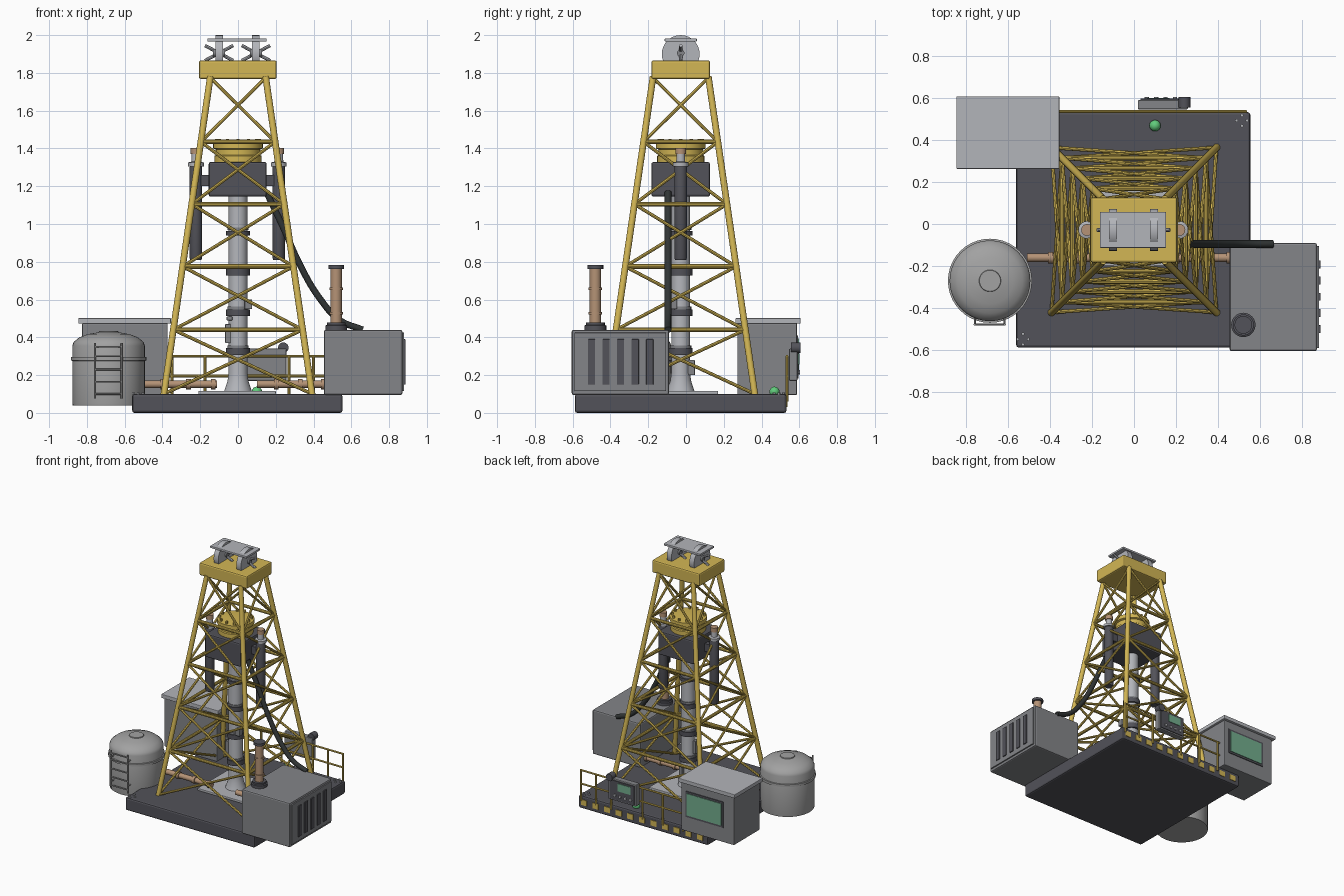
import bpy, bmesh, math
from mathutils import Vector, Matrix

if "Cube" in bpy.data.objects:
    bpy.data.objects.remove(bpy.data.objects["Cube"])


def mat(name, c):
    m = bpy.data.materials.new(name)
    m.diffuse_color = (*c, 1)
    m.use_nodes = True
    m.node_tree.nodes["Principled BSDF"].inputs["Base Color"].default_value = m.diffuse_color
    return m


YEL = mat("yellow_paint", (0.65, 0.47, 0.09))
DARK = mat("dark_steel", (0.085, 0.085, 0.1))
BLACK = mat("black_rubber", (0.03, 0.035, 0.035))
GREY = mat("housing_grey", (0.23, 0.235, 0.25))
LIGHT = mat("light_steel", (0.45, 0.46, 0.49))
BROWN = mat("copper_pipe", (0.46, 0.29, 0.18))
GREEN = mat("green_glass", (0.17, 0.42, 0.27))
LAMP = mat("green_lamp", (0.12, 0.6, 0.2))
TANK = mat("tank_grey", (0.36, 0.36, 0.36))


def finish(name, bm, m, smooth=False):
    bmesh.ops.recalc_face_normals(bm, faces=bm.faces)
    me = bpy.data.meshes.new(name)
    bm.to_mesh(me)
    bm.free()
    me.materials.append(m)
    o = bpy.data.objects.new(name, me)
    bpy.context.collection.objects.link(o)
    if smooth:
        bpy.ops.object.select_all(action='DESELECT')
        o.select_set(True)
        bpy.context.view_layer.objects.active = o
        bpy.ops.object.shade_smooth_by_angle(angle=math.radians(35))
    return o


def boxes(name, spans, m, bevel=0):
    bm = bmesh.new()
    for lo, hi in spans:
        lo, hi = Vector(lo), Vector(hi)
        bmesh.ops.create_cube(bm, size=1, matrix=Matrix.Translation((lo + hi) / 2) @ Matrix.Diagonal((*(hi - lo), 1)))
    if bevel:
        bmesh.ops.bevel(bm, geom=bm.edges[:], offset=bevel, segments=2, profile=0.5, affect='EDGES')
    return finish(name, bm, m)


def rods(name, segs, m, n=12):
    """cylinders given as (start, end, radius)"""
    bm = bmesh.new()
    for p, q, r in segs:
        p, q = Vector(p), Vector(q)
        rot = (q - p).to_track_quat('Z', 'Y').to_matrix().to_4x4()
        bmesh.ops.create_cone(bm, cap_ends=True, segments=n, radius1=r, radius2=r, depth=(q - p).length,
                              matrix=Matrix.Translation((p + q) / 2) @ rot)
    return finish(name, bm, m, True)


def lathe(name, x, y, prof, m, n=32):
    bm = bmesh.new()
    rings = [[bm.verts.new((x + r * math.cos(2 * math.pi * i / n), y + r * math.sin(2 * math.pi * i / n), z))
              for i in range(n)] for r, z in prof]
    for a, b in zip(rings, rings[1:]):
        for i in range(n):
            j = (i + 1) % n
            bm.faces.new((a[i], a[j], b[j], b[i]))
    bm.faces.new(rings[0])
    bm.faces.new(rings[-1])
    return finish(name, bm, m, True)


CY = -0.028   # y of the tower axis

# base skid, deck plate and corner bolts
boxes("base_skid", [((-0.56, -0.588, 0), (0.553, 0.532, 0.1))], DARK, 0.012)
boxes("floor_plate", [((-0.21, -0.2, 0.098), (0.2, 0.17, 0.116))], LIGHT, 0.004)
rods("corner_bolts", [((cx + dx, cy + dy, 0.098), (cx + dx, cy + dy, 0.108), 0.008)
                      for cx in (-0.528, 0.513) for cy in (-0.548, 0.492)
                      for dx, dy in ((0.025, 0), (-0.025, 0), (0, 0.025), (0, -0.025))], LIGHT, 6)
boxes("hazard_stripes", [((-0.52 + i * 0.1, 0.53, 0.03), (-0.47 + i * 0.1, 0.537, 0.072)) for i in range(11)], YEL)

# derrick: legs, rings and cross braces
LEVELS = [0.1, 0.44, 0.775, 1.105, 1.435, 1.775]


def corner(k, z):
    h = 0.392 - (z - 0.1) / 1.675 * 0.245
    sx, sy = ((-1, -1), (1, -1), (1, 1), (-1, 1))[k % 4]
    return (sx * h, CY + sy * h, z)


rods("derrick_legs", [(corner(k, 0.095), corner(k, 1.78), 0.018) for k in range(4)], YEL, 12)
rods("derrick_rings", [(corner(k, z), corner(k + 1, z), 0.012) for k in range(4) for z in LEVELS[1:5]], YEL, 10)
rods("derrick_braces", [s for k in range(4) for a, b in zip(LEVELS, LEVELS[1:])
                        for s in ((corner(k, a), corner(k + 1, b), 0.009), (corner(k + 1, a), corner(k, b), 0.009))], YEL, 8)

# crown with sheaves, struts and cover plate
boxes("crown_block", [((-0.207, CY - 0.155, 1.768), (0.205, CY + 0.155, 1.866))], YEL, 0.01)
for n, x in (("left", -0.1), ("right", 0.095)):
    rods("sheave_" + n, [((x - 0.02, CY, 1.9), (x + 0.02, CY, 1.9), 0.1)], LIGHT, 32)
    rods("sheave_axle_" + n, [((x - 0.032, CY, 1.905), (x + 0.032, CY, 1.905), 0.02)], GREY)
    rods("sheave_struts_" + n, [((x - 0.075, CY, 1.865), (x + 0.075, CY, 1.945), 0.009),
                                ((x - 0.075, CY, 1.945), (x + 0.075, CY, 1.865), 0.009)], LIGHT, 8)
boxes("crown_cover", [((-0.162, CY - 0.085, 1.966), (0.152, CY + 0.085, 1.982))], LIGHT, 0.003)

# drive head
boxes("drive_box", [((-0.155, CY - 0.155, 1.145), (0.152, CY + 0.155, 1.328))], DARK, 0.01)
lathe("drive_motor", 0, CY, [(0.125, 1.32), (0.125, 1.36), (0.118, 1.365), (0.118, 1.395),
                             (0.132, 1.4), (0.132, 1.43), (0.07, 1.436)], YEL)
rods("motor_bolts", [((0.113 * math.cos(a), CY + 0.113 * math.sin(a), 1.425),
                      (0.113 * math.cos(a), CY + 0.113 * math.sin(a), 1.45), 0.009)
                     for a in [i * math.pi / 6 for i in range(12)]], YEL, 6)

# drill string with collars
lathe("drill_pipe", 0, CY, [(0.075, 0.11), (0.068, 0.13), (0.055, 0.17), (0.05, 0.21), (0.05, 1.15)], LIGHT)
rods("pipe_collars", [((0, CY, z - h), (0, CY, z + h), 0.063)
                      for z, h in ((0.325, 0.018), (0.53, 0.018), (0.745, 0.018), (0.95, 0.012))], DARK, 24)
rods("collar_rims", [((0, CY, z - 0.007), (0, CY, z + 0.007), 0.056) for z in (0.35, 0.555, 0.77, 0.975)], GREY, 24)
boxes("pipe_sensors", [((0.035, CY - 0.06, 0.55), (0.075, CY - 0.02, 0.6)), ((-0.068, CY - 0.03, 0.37), (-0.035, CY + 0.01, 0.47)),
                       ((-0.06, CY - 0.05, 0.49), (-0.03, CY - 0.015, 0.51)), ((0.0, CY + 0.03, 0.2), (0.03, CY + 0.075, 0.28))], GREY, 0.003)

# feed cylinders on both sides of the drive head
for n, x in (("left", -0.223), ("right", 0.216)):
    lathe("feed_cylinder_" + n, x, CY, [(0.03, 0.81), (0.033, 0.82), (0.033, 1.3), (0.03, 1.31)], DARK, 20)
    lathe("cylinder_gland_" + n, x, CY, [(0.042, 1.305), (0.042, 1.325), (0.024, 1.33), (0.022, 1.375)], LIGHT, 20)
    rods("rod_cap_" + n, [((x, CY, 1.37), (x, CY, 1.402), 0.028)], BROWN, 16)
    s = math.copysign(1, x)
    boxes("cylinder_bracket_" + n, [((min(s * 0.14, x), CY - 0.02, 1.2), (max(s * 0.14, x), CY + 0.02, 1.26))], DARK)

# mud pipes with couplings
for n, a, b in (("left", -0.51, -0.11), ("right", 0.1, 0.47)):
    rods("mud_pipe_" + n, [((a, -0.16, 0.152), (b, -0.16, 0.152), 0.02)], BROWN, 16)
    rods("pipe_couplings_" + n, [((a + (b - a) * t - 0.012, -0.16, 0.152), (a + (b - a) * t + 0.012, -0.16, 0.152), 0.027)
                                 for t in (0.28, 0.62, 0.95)], BROWN, 16)

# storage tank with ladder
TX, TY = -0.685, -0.27
lathe("tank", TX, TY, [(0.19, 0.04), (0.192, 0.05), (0.192, 0.355), (0.185, 0.375), (0.155, 0.4), (0.11, 0.417),
                       (0.052, 0.427), (0.05, 0.433)], TANK, 40)
lathe("tank_band", TX, TY, [(0.19, 0.275), (0.2, 0.277), (0.2, 0.295), (0.19, 0.297)], TANK, 40)
rods("tank_ladder", [((x, -0.478, 0.075), (x, -0.478, 0.37), 0.006) for x in (-0.757, -0.615)]
     + [((-0.757, -0.478, z), (-0.615, -0.478, z), 0.005) for z in (0.1, 0.165, 0.23, 0.3, 0.35)]
     + [((x, -0.478, z), (x, -0.43, z), 0.005) for x in (-0.757, -0.615) for z in (0.13, 0.32)], TANK, 8)

# power unit with louvres
boxes("power_unit", [((0.455, -0.605, 0.095), (0.87, -0.09, 0.44))], GREY, 0.01)
boxes("power_unit_panel", [((0.86, -0.59, 0.115), (0.88, -0.105, 0.425))], GREY, 0.003)
boxes("power_unit_louvres", [((0.87, y - 0.019, 0.15), (0.887, y + 0.019, 0.39)) for y in
                             [-0.5 + i * 0.077 for i in range(5)]], DARK, 0.002)

# exhaust stack
lathe("exhaust_base", 0.52, -0.48, [(0.058, 0.438), (0.058, 0.462), (0.05, 0.466), (0.05, 0.478)], DARK, 24)
rods("exhaust_pipe", [((0.52, -0.48, 0.47), (0.52, -0.48, 0.77), 0.03)], BROWN, 20)
rods("exhaust_rings", [((0.52, -0.48, z), (0.52, -0.48, z + 0.014), 0.036) for z in (0.52, 0.65)], BROWN, 20)
rods("exhaust_cap", [((0.52, -0.48, 0.762), (0.52, -0.48, 0.782), 0.042)], DARK, 20)

# supply hose
cu = bpy.data.curves.new("supply_hose", 'CURVE')
cu.dimensions = '3D'
cu.bevel_depth = 0.018
cu.bevel_resolution = 3
cu.resolution_u = 8
cu.use_fill_caps = True
pts = [(0.15, 1.17), (0.24, 0.98), (0.33, 0.78), (0.43, 0.61), (0.54, 0.49), (0.66, 0.44)]
sp = cu.splines.new('BEZIER')
sp.bezier_points.add(len(pts) - 1)
for bp, (x, z) in zip(sp.bezier_points, pts):
    bp.co = (x, -0.095, z)
    bp.handle_left_type = bp.handle_right_type = 'AUTO'
cu.materials.append(BLACK)
bpy.context.collection.objects.link(bpy.data.objects.new("supply_hose", cu))

# control cabin
boxes("cabin", [((-0.825, 0.272, 0.095), (-0.372, 0.588, 0.475))], GREY, 0.006)
boxes("cabin_roof", [((-0.845, 0.262, 0.472), (-0.355, 0.607, 0.502))], LIGHT, 0.004)
boxes("window_frame", [((-0.735, 0.58, 0.21), (-0.41, 0.594, 0.41))], DARK)
boxes("cabin_window", [((-0.72, 0.585, 0.225), (-0.425, 0.598, 0.395))], GREEN)

# back railing
RY = 0.535
rods("railing", [((-0.37, RY, z), (0.535, RY, z), 0.007) for z in (0.195, 0.3)]
     + [((x, RY, 0.06), (x, RY, 0.302), 0.008) for x in (-0.35, -0.175, 0.0, 0.27, 0.4, 0.53)], YEL, 8)

# control panel with screen, buttons and horn
boxes("control_panel", [((0.018, 0.545, 0.17), (0.256, 0.59, 0.34))], GREY, 0.006)
boxes("panel_face", [((0.032, 0.585, 0.182), (0.242, 0.596, 0.328))], DARK)
boxes("panel_screen", [((0.06, 0.59, 0.255), (0.17, 0.6, 0.315))], GREEN)
rods("panel_buttons", [((x, 0.594, 0.215), (x, 0.604, 0.215), 0.011) for x in (0.06, 0.105, 0.15, 0.195)], LIGHT, 10)
rods("panel_horn", [((0.24, 0.555, 0.345), (0.24, 0.605, 0.345), 0.028)], DARK, 16)
bm = bmesh.new()
bmesh.ops.create_uvsphere(bm, u_segments=16, v_segments=10, radius=0.027, matrix=Matrix.Translation((0.1, 0.468, 0.112)))
finish("deck_lamp", bm, LAMP, True)
